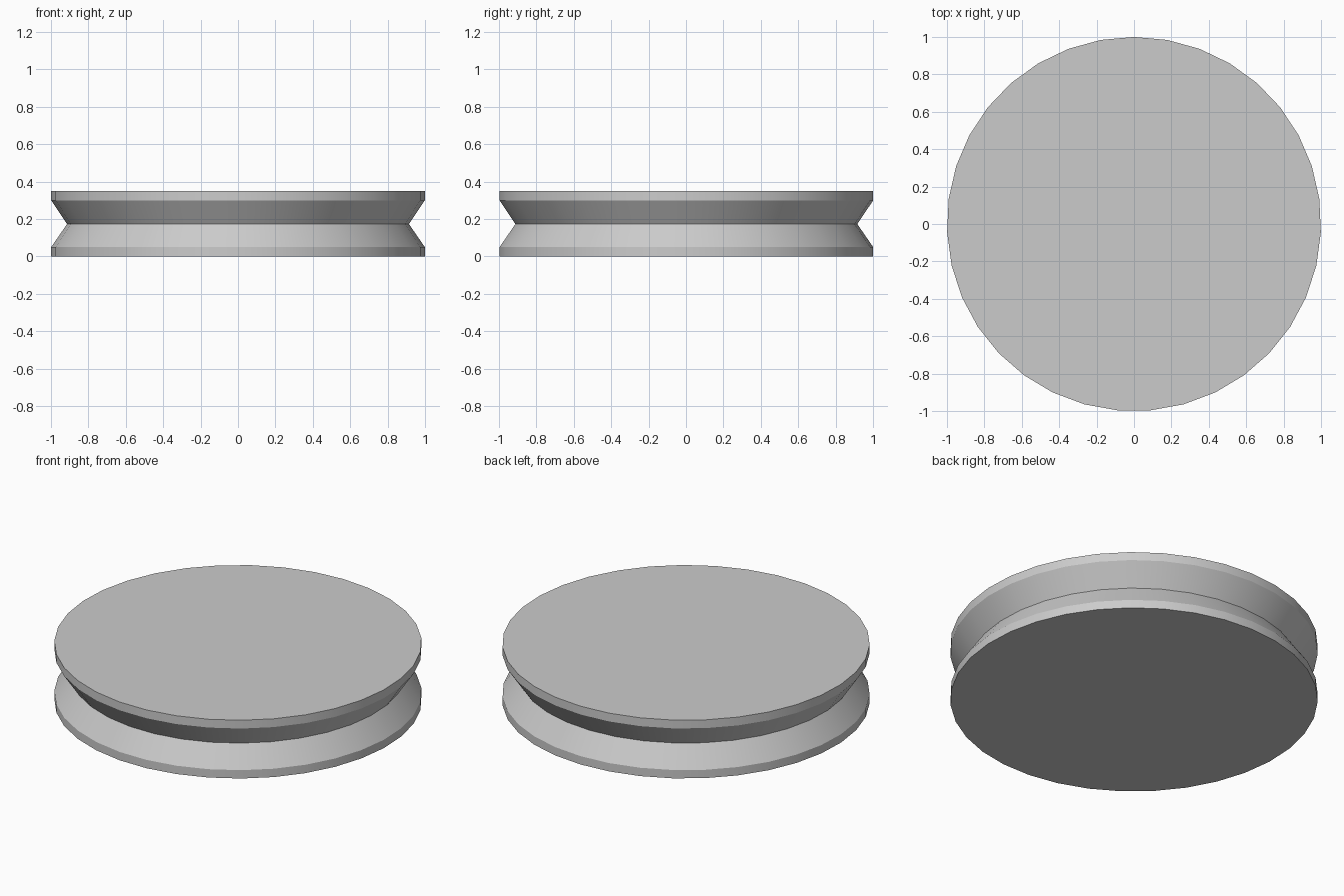
import bpy, bmesh, math

if "Cube" in bpy.data.objects:
    bpy.data.objects.remove(bpy.data.objects["Cube"])

SIDES = 35
# (radius, height) of the grooved rim, bottom to top
PROFILE = [(1.0, 0.0), (1.0, 0.05), (0.915, 0.173), (1.0, 0.30), (1.0, 0.35)]

bm = bmesh.new()
# rings of the wheel, first corner pointing to +y
rings = []
for r, z in PROFILE:
    rings.append([bm.verts.new((-r * math.sin(2 * math.pi * i / SIDES),
                                r * math.cos(2 * math.pi * i / SIDES), z))
                  for i in range(SIDES)])

# side walls
for low, high in zip(rings, rings[1:]):
    for i in range(SIDES):
        j = (i + 1) % SIDES
        bm.faces.new((low[i], low[j], high[j], high[i]))

# flat bottom and top
bm.faces.new(rings[0][::-1])
bm.faces.new(rings[-1])
bmesh.ops.recalc_face_normals(bm, faces=bm.faces)

mesh = bpy.data.meshes.new("grooved_disc")
bm.to_mesh(mesh)
bm.free()
disc = bpy.data.objects.new("grooved_disc", mesh)
bpy.context.collection.objects.link(disc)

# smooth around the rim, crisp at the groove and edges
bpy.context.view_layer.objects.active = disc
disc.select_set(True)
bpy.ops.object.shade_smooth_by_angle(angle=math.radians(30))
